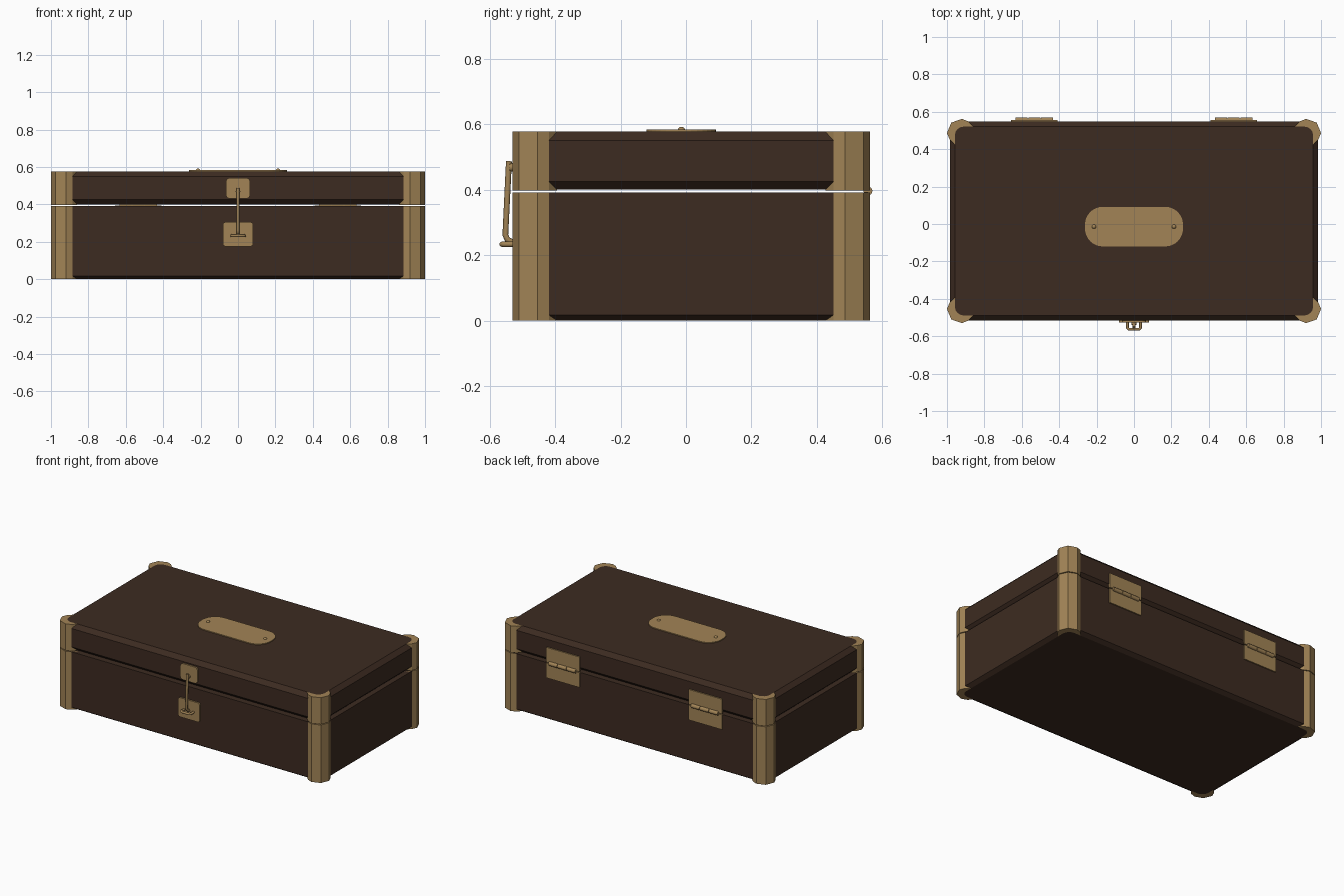
import bpy, bmesh, math
from mathutils import Vector

cube = bpy.data.objects.get("Cube")
if cube:
    bpy.data.objects.remove(cube, do_unlink=True)

CY = 0.016               # depth centre of the case
HX, HY = 0.985, 0.532    # half size of the walls
CORNER = 0.075
FRONT, BACK = CY - HY, CY + HY
TOP, SEAM_LOW, SEAM_HIGH = 0.577, 0.392, 0.4
INSET = 0.027


def material(name, color):
    mat = bpy.data.materials.new(name)
    mat.use_nodes = True
    mat.diffuse_color = color
    bsdf = mat.node_tree.nodes["Principled BSDF"]
    bsdf.inputs["Base Color"].default_value = color
    bsdf.inputs["Roughness"].default_value = 0.6
    return mat


LEATHER = material("dark_leather", (0.046, 0.024, 0.015, 1))
BRASS = material("brass", (0.36, 0.23, 0.093, 1))


def finish(name, bm, mat, smooth=False):
    bmesh.ops.recalc_face_normals(bm, faces=bm.faces)
    mesh = bpy.data.meshes.new(name)
    bm.to_mesh(mesh)
    bm.free()
    mesh.materials.append(mat)
    obj = bpy.data.objects.new(name, mesh)
    bpy.context.collection.objects.link(obj)
    if smooth:
        bpy.ops.object.select_all(action='DESELECT')
        obj.select_set(True)
        bpy.context.view_layer.objects.active = obj
        bpy.ops.object.shade_smooth_by_angle(angle=math.radians(40))
    return obj


def loft(name, rings, mat, smooth=False):
    """Skin a stack of equal closed rings and cap both ends."""
    bm = bmesh.new()
    loops = [[bm.verts.new(p) for p in ring] for ring in rings]
    n = len(loops[0])
    for a, b in zip(loops, loops[1:]):
        for i in range(n):
            j = (i + 1) % n
            bm.faces.new((a[i], a[j], b[j], b[i]))
    bm.faces.new(loops[0][::-1])
    bm.faces.new(loops[-1])
    return finish(name, bm, mat, smooth)


def rounded_rect(hx, hy, r, steps=4):
    pts = []
    for q, (sx, sy) in enumerate(((1, 1), (-1, 1), (-1, -1), (1, -1))):
        for k in range(steps + 1):
            a = (q + k / steps) * math.pi / 2
            pts.append((sx * (hx - r) + r * math.cos(a),
                        sy * (hy - r) + r * math.sin(a)))
    return pts


def case_part(name, profile):
    rings = [[(x, y + CY, z) for x, y in
              rounded_rect(HX - i, HY - i, CORNER - i)] for i, z in profile]
    return loft(name, rings, LEATHER)


def upright_plate(name, cx, cz, hx, hz, r, y0, y1):
    outline = rounded_rect(hx, hz, r)
    rings = [[(cx + x, y, cz + z) for x, z in outline] for y in (y0, y1)]
    return loft(name, rings, BRASS)


def rod(name, points, radius, sides=8):
    """Round bar swept along a path of points."""
    curve = bpy.data.curves.new(name, 'CURVE')
    curve.dimensions = '3D'
    curve.bevel_depth = radius
    curve.bevel_resolution = sides // 4
    curve.use_fill_caps = True
    spline = curve.splines.new('POLY')
    spline.points.add(len(points) - 1)
    for p, co in zip(spline.points, points):
        p.co = (*co, 1)
    curve.materials.append(BRASS)
    obj = bpy.data.objects.new(name, curve)
    bpy.context.collection.objects.link(obj)
    return obj


# Case base and lid with bevelled rims
case_part("case_base", [(INSET, 0), (0, 0.017), (0, SEAM_LOW)])
case_part("case_lid", [(INSET, SEAM_HIGH), (0, 0.425), (0, 0.55), (INSET, TOP)])

# Corner guards: faceted outside, curved inside to follow the rim
guard = [(0.86, 0.505), (0.885, 0.532), (0.92, 0.546), (0.977, 0.526),
         (1.0, 0.47), (0.985, 0.435), (0.958, 0.41)]
arc_r = CORNER - INSET
for k in range(5):
    a = k / 4 * math.pi / 2
    guard.append((HX - CORNER + arc_r * math.cos(a),
                  HY - CORNER + arc_r * math.sin(a)))
for sx, side in ((1, "left"), (-1, "right")):
    for sy, end in ((1, "back"), (-1, "front")):
        for part, z0, z1 in (("base", 0, SEAM_LOW), ("lid", SEAM_HIGH - 0.003, TOP)):
            rings = [[(sx * x, CY + sy * y, z) for x, y in guard] for z in (z0, z1)]
            loft(f"{part}_corner_guard_{end}_{side}", rings, BRASS)

# Plate and rivets on the lid
plate_y = -0.014
outline = rounded_rect(0.262, 0.106, 0.095, 8)
loft("top_plate", [[(x, y + plate_y, z) for x, y in outline]
                   for z in (TOP - 0.003, TOP + 0.006)], BRASS)
for sx, side in ((1, "left"), (-1, "right")):
    bm = bmesh.new()
    bmesh.ops.create_uvsphere(bm, u_segments=12, v_segments=8, radius=0.012)
    rivet = finish(f"top_rivet_{side}", bm, BRASS, True)
    rivet.location = (sx * 0.214, plate_y, TOP + 0.003)

# Hinges: two leaves and a three-knuckle barrel
for sx, side in ((1, "left"), (-1, "right")):
    cx = sx * 0.533
    for part, cz in (("upper", 0.449), ("lower", 0.343)):
        upright_plate(f"hinge_{part}_leaf_{side}", cx, cz, 0.125, 0.05, 0.002,
                      BACK - 0.003, BACK + 0.008)
    for k in (-1, 0, 1):
        x = cx + k * 0.068
        rod(f"hinge_knuckle_{side}_{k + 2}",
            [(x - 0.032, BACK + 0.008, 0.396), (x + 0.032, BACK + 0.008, 0.396)], 0.014)
    rod(f"hinge_pin_{side}", [(cx - 0.1, BACK + 0.008, 0.396),
                              (cx + 0.1, BACK + 0.008, 0.396)], 0.009)

# Latch plates, hook and staple
upright_plate("latch_upper_plate", 0, 0.486, 0.065, 0.055, 0.022, FRONT - 0.01, FRONT + 0.003)
upright_plate("latch_lower_plate", 0, 0.24, 0.081, 0.065, 0.016, FRONT - 0.01, FRONT + 0.003)
rod("latch_pivot", [(0, FRONT, 0.468), (0, FRONT - 0.024, 0.468)], 0.013)
rod("latch_hook", [(0, -0.541, 0.487), (0, -0.552, 0.262),
                   (0, -0.546, 0.248), (0, FRONT - 0.008, 0.235)], 0.009)
rod("latch_staple", [(-0.035, FRONT, 0.233), (-0.035, -0.556, 0.233),
                     (-0.028, -0.563, 0.233), (0.028, -0.563, 0.233),
                     (0.035, -0.556, 0.233), (0.035, FRONT, 0.233)], 0.008)
